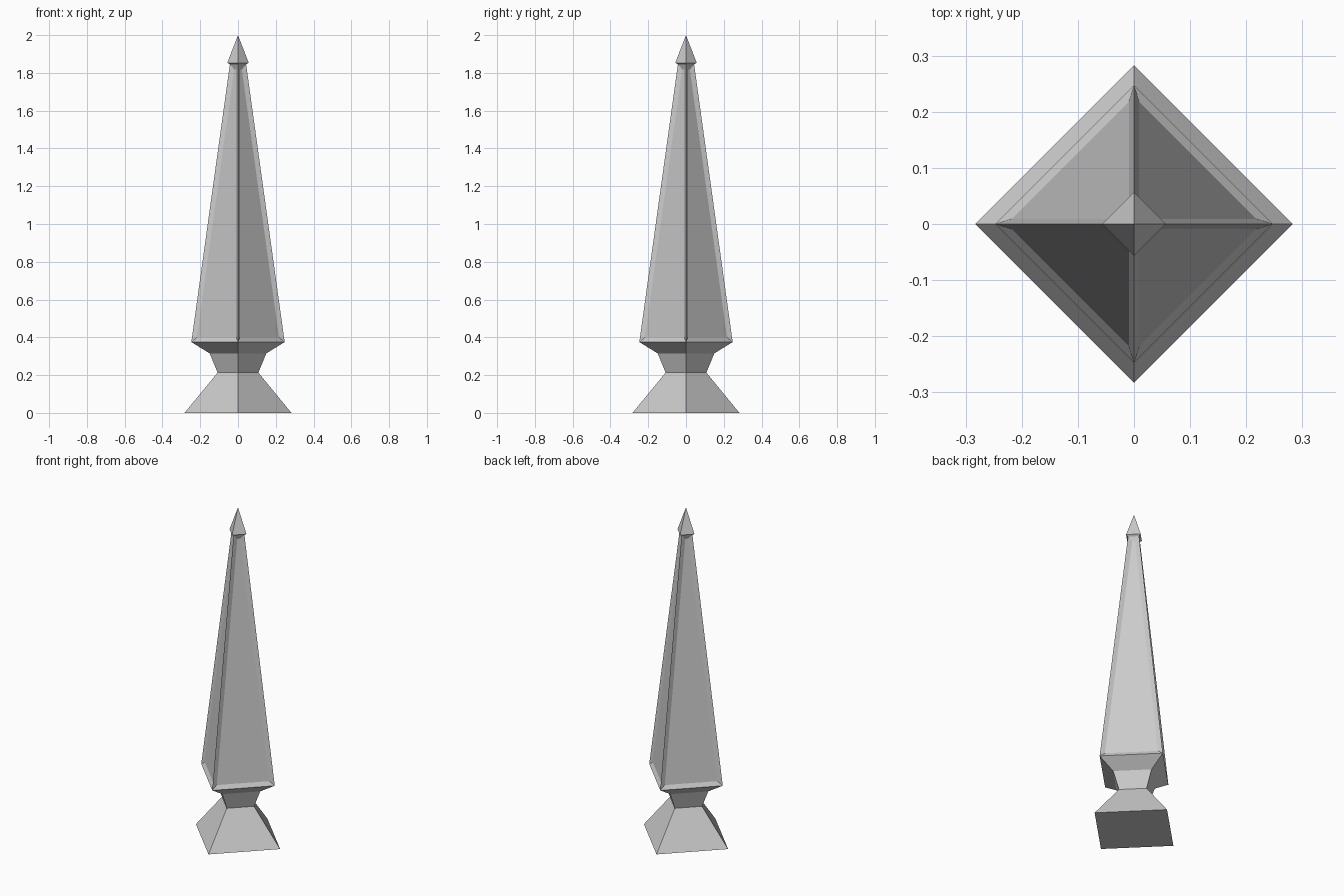
import bpy, bmesh, math

if "Cube" in bpy.data.objects:
    bpy.data.objects.remove(bpy.data.objects["Cube"])


def square_spire(name, profile, panel_band=None):
    """Four-sided solid through (corner radius, height) points, corners on the axes."""
    bm = bmesh.new()
    rings = []
    for r, z in profile:
        if r == 0:
            rings.append([bm.verts.new((0, 0, z))])
        else:
            rings.append([bm.verts.new((r * math.cos(i * math.pi / 2),
                                        r * math.sin(i * math.pi / 2), z)) for i in range(4)])
    panels = []
    for k, (a, b) in enumerate(zip(rings, rings[1:])):
        for i in range(4):
            j = (i + 1) % 4
            if len(b) == 1:
                bm.faces.new((a[i], a[j], b[0]))
            else:
                f = bm.faces.new((a[i], a[j], b[j], b[i]))
                if k == panel_band:
                    panels.append(f)
    bm.faces.new(rings[0][::-1])
    if len(rings[-1]) > 1:
        bm.faces.new(rings[-1])
    bm.normal_update()
    # Shallow sunken panel on each tall face
    if panels:
        bmesh.ops.inset_individual(bm, faces=panels, thickness=0.025, depth=-0.012,
                                   use_even_offset=True)
    mesh = bpy.data.meshes.new(name)
    bm.to_mesh(mesh)
    bm.free()
    obj = bpy.data.objects.new(name, mesh)
    bpy.context.collection.objects.link(obj)
    return obj


# Flared foot, waist and tapering shaft
square_spire("shaft", [(0.283, 0), (0.108, 0.213), (0.15, 0.315),
                       (0.247, 0.375), (0.043, 1.845)], panel_band=3)
# Pointed cap
square_spire("cap", [(0.043, 1.845), (0.057, 1.853), (0, 2.0)])
